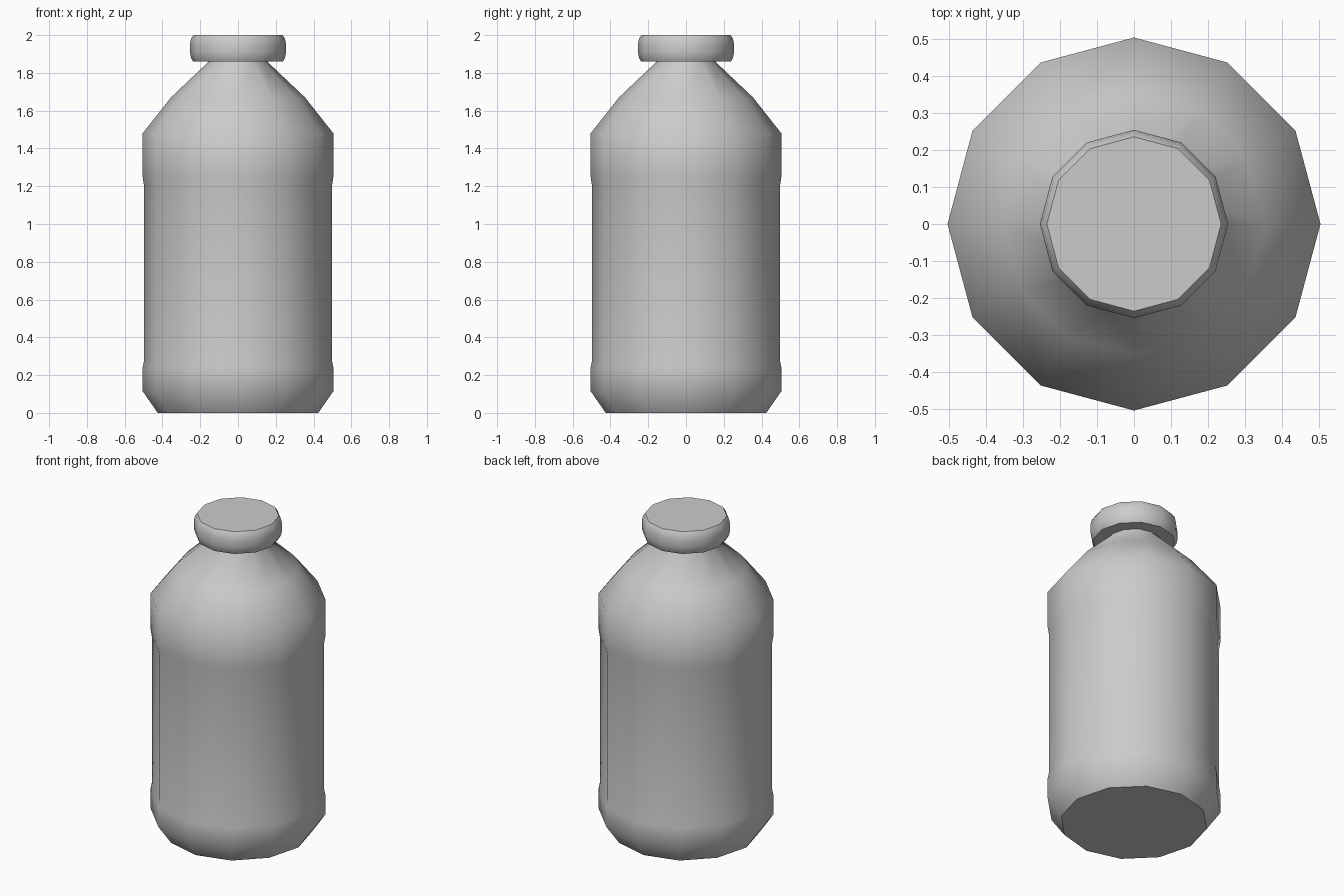
import bpy, bmesh
from math import cos, sin, pi, radians

if "Cube" in bpy.data.objects:
    bpy.data.objects.remove(bpy.data.objects["Cube"])

SIDES = 12


def lathe(name, profile, angle):
    """Revolve (radius, z) points into a closed 12-sided solid."""
    bm = bmesh.new()
    rings = [[bm.verts.new((r * cos(2 * pi * i / SIDES), r * sin(2 * pi * i / SIDES), z))
              for i in range(SIDES)] for r, z in profile]
    for low, high in zip(rings, rings[1:]):
        for i in range(SIDES):
            j = (i + 1) % SIDES
            bm.faces.new((low[i], low[j], high[j], high[i]))
    bm.faces.new(rings[0][::-1])
    bm.faces.new(rings[-1])
    mesh = bpy.data.meshes.new(name)
    bm.to_mesh(mesh)
    bm.free()
    obj = bpy.data.objects.new(name, mesh)
    bpy.context.collection.objects.link(obj)
    bpy.ops.object.select_all(action='DESELECT')
    obj.select_set(True)
    bpy.context.view_layer.objects.active = obj
    bpy.ops.object.shade_smooth_by_angle(angle=radians(angle))
    return obj


# Bottle: chamfered foot, shallow label recess, sloped shoulder and neck
lathe("bottle_body", [
    (0.425, 0.0), (0.505, 0.115), (0.505, 0.24), (0.497, 0.28),
    (0.497, 1.20), (0.505, 1.25), (0.505, 1.48), (0.355, 1.67),
    (0.16, 1.855), (0.16, 1.88)], 50)

# Cap: wide disc with rounded rim
lathe("bottle_cap", [
    (0.238, 1.86), (0.249, 1.88), (0.255, 1.91), (0.255, 1.95),
    (0.249, 1.98), (0.236, 2.0)], 35)
